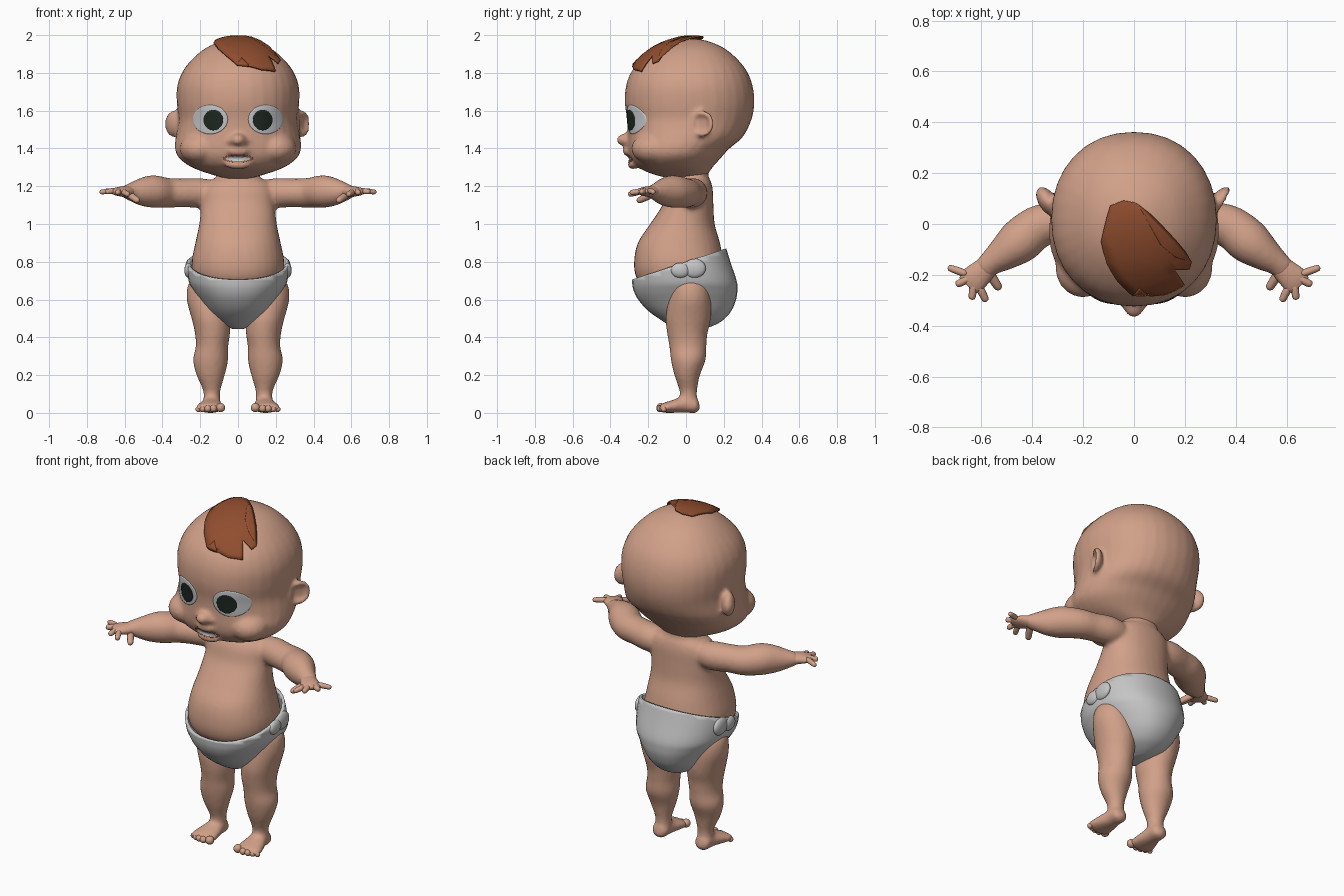
import bpy, bmesh, math
from mathutils import Vector, Matrix
from mathutils.bvhtree import BVHTree

if "Cube" in bpy.data.objects:
    bpy.data.objects.remove(bpy.data.objects["Cube"])


def material(name, rgb):
    m = bpy.data.materials.new(name)
    m.diffuse_color = (*rgb, 1)
    m.use_nodes = True
    m.node_tree.nodes["Principled BSDF"].inputs["Base Color"].default_value = m.diffuse_color
    return m


SKIN = material("skin", (0.64, 0.355, 0.25))
CLOTH = material("nappy_cloth", (0.56, 0.56, 0.56))
HAIR = material("auburn_hair", (0.28, 0.075, 0.028))
WHITE = material("eye_white", (0.56, 0.58, 0.59))
DARK = material("dark_iris", (0.013, 0.021, 0.016))
LIP = material("lip", (0.42, 0.16, 0.085))


def spline(pts, sub):
    """Smooth the control rings with a Catmull-Rom curve."""
    out = []
    for i in range(len(pts) - 1):
        a, b, c, d = (pts[max(0, min(len(pts) - 1, i + k))] for k in (-1, 0, 1, 2))
        for j in range(sub):
            t = j / sub
            out.append([0.5 * (2 * q + (r - p) * t + (2 * p - 5 * q + 4 * r - s) * t * t
                               + (3 * q - p - 3 * r + s) * t ** 3)
                        for p, q, r, s in zip(a, b, c, d)])
    return out + [list(pts[-1])]


def loft(bm, pts, axis=None, n=24, power=2.0, sub=4):
    """Skin superellipse rings (x, y, z, radius_a, radius_b); axis None follows the path."""
    pts = spline(pts, sub)
    rings = []
    for i, (x, y, z, ra, rb) in enumerate(pts):
        if axis == 'Z':
            u, v = Vector((1, 0, 0)), Vector((0, 1, 0))
        else:
            d = Vector((0, 1, 0)) if axis == 'Y' else (
                Vector(pts[min(i + 1, len(pts) - 1)][:3]) - Vector(pts[max(i - 1, 0)][:3]))
            u = d.cross(Vector((0, 0, 1))).normalized()
            v = u.cross(d).normalized()
        ring = []
        for k in range(n):
            c, s = math.cos(k * math.tau / n), math.sin(k * math.tau / n)
            c = math.copysign(abs(c) ** (2 / power), c)
            s = math.copysign(abs(s) ** (2 / power), s)
            ring.append(bm.verts.new(Vector((x, y, z)) + u * c * max(ra, .002) + v * s * max(rb, .002)))
        rings.append(ring)
    for r0, r1 in zip(rings, rings[1:]):
        for k in range(n):
            bm.faces.new((r0[k], r0[(k + 1) % n], r1[(k + 1) % n], r1[k]))
    bm.faces.new(rings[0])
    bm.faces.new(rings[-1])


def column(bm, rows, power=2.0):
    """Upright loft from rows of (z, front y, back y, half width)."""
    loft(bm, [(0, (f + b) / 2, z, w, (b - f) / 2) for z, f, b, w in rows], 'Z', 32, power)


def ball(bm, centre, radii, angle=0.0, scoop=False):
    verts = bmesh.ops.create_uvsphere(bm, u_segments=20, v_segments=12, radius=1)['verts']
    for v in verts:
        if scoop and v.co.y < 0 and math.hypot(v.co.x, v.co.z) < 0.72:
            v.co.y = 0.1
    m = Matrix.Translation(centre) @ Matrix.Rotation(angle, 4, 'Z') @ Matrix.Diagonal((*radii, 1))
    bmesh.ops.transform(bm, matrix=m, verts=verts)


def finish(name, bm, mat, mirror=False, fuse=0.0, thick=0.0, offset=0.0):
    bmesh.ops.recalc_face_normals(bm, faces=bm.faces)
    me = bpy.data.meshes.new(name)
    bm.to_mesh(me)
    bm.free()
    me.materials.append(mat)
    for p in me.polygons:
        p.use_smooth = True
    ob = bpy.data.objects.new(name, me)
    bpy.context.collection.objects.link(ob)
    if fuse:
        r = ob.modifiers.new("fuse", 'REMESH')
        r.mode, r.voxel_size, r.use_smooth_shade = 'VOXEL', fuse, True
        s = ob.modifiers.new("soften", 'SMOOTH')
        s.factor, s.iterations = 0.5, 5
    if thick:
        s = ob.modifiers.new("thickness", 'SOLIDIFY')
        s.thickness, s.offset = thick, offset
    if mirror:
        ob.modifiers.new("mirror", 'MIRROR')
    return ob


# Body: torso, neck, arms, legs and feet fused into one skin
bm = bmesh.new()
column(bm, [(.62, -.16, .17, .14), (.66, -.22, .2, .19), (.72, -.265, .215, .237), (.8, -.275, .2, .245),
            (.9, -.255, .18, .226), (1.0, -.19, .152, .205), (1.1, -.125, .145, .195),
            (1.18, -.1, .142, .19), (1.225, -.075, .132, .16), (1.25, -.05, .12, .115),
            (1.32, -.04, .115, .1)], 2.2)
for s in (1, -1):
    loft(bm, [(s * x, y, z, a, b) for x, y, z, a, b in (
        (.1, .03, 1.165, .07, .06), (.2, .035, 1.165, .08, .078), (.3, .01, 1.165, .08, .076),
        (.38, -.012, 1.165, .084, .08), (.45, -.068, 1.172, .088, .086), (.51, -.115, 1.17, .07, .074),
        (.565, -.155, 1.17, .05, .05), (.6, -.188, 1.172, .045, .03))])
    loft(bm, [(s * x, y, z, a, b) for x, y, z, a, b in (
        (.165, .02, .72, .06, .06), (.168, .02, .68, .096, .096), (.157, .02, .6, .115, .113),
        (.143, .012, .5, .103, .12), (.135, .007, .42, .093, .107), (.138, .01, .35, .086, .098),
        (.145, .012, .28, .093, .092), (.145, .006, .2, .075, .068), (.139, .012, .12, .046, .047),
        (.139, .014, .07, .044, .045), (.14, .014, .035, .04, .04))], 'Z')
    loft(bm, [(s * x, y, z, a, b) for x, y, z, a, b in (
        (.14, .072, .032, .015, .015), (.14, .055, .04, .044, .04), (.14, 0, .045, .05, .045),
        (.145, -.06, .036, .066, .036), (.148, -.11, .028, .076, .028), (.148, -.14, .025, .066, .02))], 'Y')
finish("body", bm, SKIN, fuse=.012)

# Toes, big one on the inside
bm = bmesh.new()
for x, y, r in ((.092, -.133, .024), (.13, -.138, .019), (.16, -.135, .018), (.187, -.128, .016), (.21, -.118, .015)):
    ball(bm, (x, y, r + .004), (r, r, r))
finish("toes", bm, SKIN, mirror=True)

# Hands: flat palm, four spread fingers and a thumb
bm = bmesh.new()
loft(bm, [(.56, -.15, 1.17, .04, .036), (.6, -.19, 1.172, .049, .03),
          (.635, -.222, 1.172, .054, .022), (.655, -.242, 1.172, .044, .012)], n=16)
for a, b, r in (((.607, -.25, 1.17), (.58, -.305, 1.155), .016), ((.63, -.236, 1.174), (.638, -.298, 1.165), .016),
                ((.65, -.214, 1.176), (.7, -.24, 1.17), .016), ((.668, -.193, 1.176), (.732, -.17, 1.168), .015),
                ((.575, -.185, 1.155), (.527, -.258, 1.12), .019)):
    a, b = Vector(a), Vector(b)
    loft(bm, [(*a.lerp(b, t), r * k, r * k) for t, k in
              ((-.15, .8), (.2, 1), (.55, .95), (.85, .85), (.96, .55), (1, .1))], n=10, sub=2)
finish("hands", bm, SKIN, mirror=True)

# Head with nose, lips, cheeks and ears fused in
bm = bmesh.new()
column(bm, [(1.24, -.08, .09, .06), (1.262, -.17, .115, .14), (1.3, -.255, .14, .245), (1.35, -.295, .185, .313),
            (1.4, -.308, .23, .334), (1.46, -.31, .3, .33), (1.55, -.312, .346, .316),
            (1.64, -.324, .362, .324), (1.73, -.318, .353, .322), (1.81, -.287, .322, .292),
            (1.88, -.225, .265, .235), (1.935, -.145, .195, .165), (1.97, -.05, .11, .08),
            (1.98, .01, .05, .02)], 2.15)
ball(bm, (0, -.318, 1.445), (.042, .05, .034))
for s in (1, -1):
    ball(bm, (s * .034, -.308, 1.438), (.022, .028, .02))
    ball(bm, (s * .2, -.17, 1.4), (.11, .12, .085))
    ball(bm, (s * .34, .088, 1.53), (.066, .036, .07), s * math.radians(58) if s > 0 else math.radians(122), s > 0)
ball(bm, (0, -.297, 1.385), (.065, .04, .026))
ball(bm, (0, -.278, 1.315), (.07, .032, .025))
head = finish("head", bm, SKIN, fuse=.012)
bpy.context.view_layer.update()
head_tree = BVHTree.FromObject(head, bpy.context.evaluated_depsgraph_get())


def plate(name, tree, cx, cz, rx, rz, dome, mat, mirror, lift=.003):
    """Thin oval laid on the surface as met from the front."""
    bm = bmesh.new()
    n, rows = 28, (0.12, .35, .6, .8, .93, 1.0)
    rings = []
    for f in rows:
        ring = []
        for k in range(n):
            x = cx + rx * f * math.cos(k * math.tau / n)
            z = cz + rz * f * math.sin(k * math.tau / n)
            hit = tree.ray_cast(Vector((x, -2, z)), Vector((0, 1, 0)))[0]
            y = hit.y if hit else -.29
            ring.append(bm.verts.new((x, y - lift - dome * (1 - f * f), z)))
        rings.append(ring)
    rings.append([bm.verts.new(v.co + Vector((0, .012, 0))) for v in rings[-1]])
    for a, b in zip(rings, rings[1:]):
        for k in range(n):
            bm.faces.new((a[k], a[(k + 1) % n], b[(k + 1) % n], b[k]))
    bm.faces.new(rings[0])
    bmesh.ops.recalc_face_normals(bm, faces=bm.faces)
    result = BVHTree.FromBMesh(bm)
    finish(name, bm, mat, mirror)
    return result


# Eyes and mouth
eye_tree = plate("eyes", head_tree, .147, 1.553, .093, .077, .008, WHITE, True)
plate("irises", eye_tree, .131, 1.55, .052, .054, 0, DARK, True)
lip_tree = plate("lips", head_tree, 0, 1.347, .08, .022, 0, LIP, False)
plate("gums", lip_tree, 0, 1.345, .068, .012, 0, WHITE, False, .002)

# Tuft of hair: ragged outline pressed onto the scalp
outline = [(-.09, .07, 1.97), (-.04, .09, 1.98), (.01, .08, 1.98), (.05, .01, 1.98), (.1, -.08, 1.95),
           (.16, -.13, 1.92), (.23, -.15, 1.87), (.22, -.18, 1.855), (.16, -.18, 1.895), (.2, -.24, 1.81),
           (.13, -.28, 1.82), (.06, -.28, 1.835), (.02, -.25, 1.88), (-.005, -.27, 1.835),
           (-.07, -.22, 1.9), (-.11, -.16, 1.94), (-.13, -.07, 1.96)]
bm = bmesh.new()
bm.faces.new([bm.verts.new(p) for p in reversed(outline)])
bmesh.ops.triangulate(bm, faces=bm.faces[:])
bmesh.ops.subdivide_edges(bm, edges=bm.edges[:], cuts=4, use_grid_fill=True)
core = Vector((0, 0, 1.65))
for v in bm.verts:
    d = (v.co - core).normalized()
    hit = head_tree.ray_cast(core, d)[0]
    if hit:
        v.co = hit + d * .014
finish("hair_tuft", bm, HAIR, thick=.012)

# Nappy: rounded bowl with a waistline that rises to the back
bm = bmesh.new()
column(bm, [(.445, -.04, .09, .03), (.46, -.08, .14, .07), (.49, -.13, .195, .12), (.54, -.2, .24, .165),
            (.6, -.253, .265, .205), (.65, -.278, .272, .238), (.7, -.286, .268, .262),
            (.8, -.288, .235, .27), (.9, -.275, .205, .255), (.96, -.25, .19, .24)], 2.2)
bmesh.ops.bisect_plane(bm, geom=bm.verts[:] + bm.edges[:] + bm.faces[:], plane_co=(0, 0, .8),
                       plane_no=(0, -.33, 1), clear_outer=True)
finish("nappy", bm, CLOTH, thick=.016, offset=-1)

# Fastening tabs and folded leg edge on each hip
bm = bmesh.new()
ball(bm, (.262, -.03, .755), (.022, .05, .04))
ball(bm, (.258, .045, .765), (.022, .06, .05))
finish("nappy_tabs", bm, CLOTH, mirror=True)
